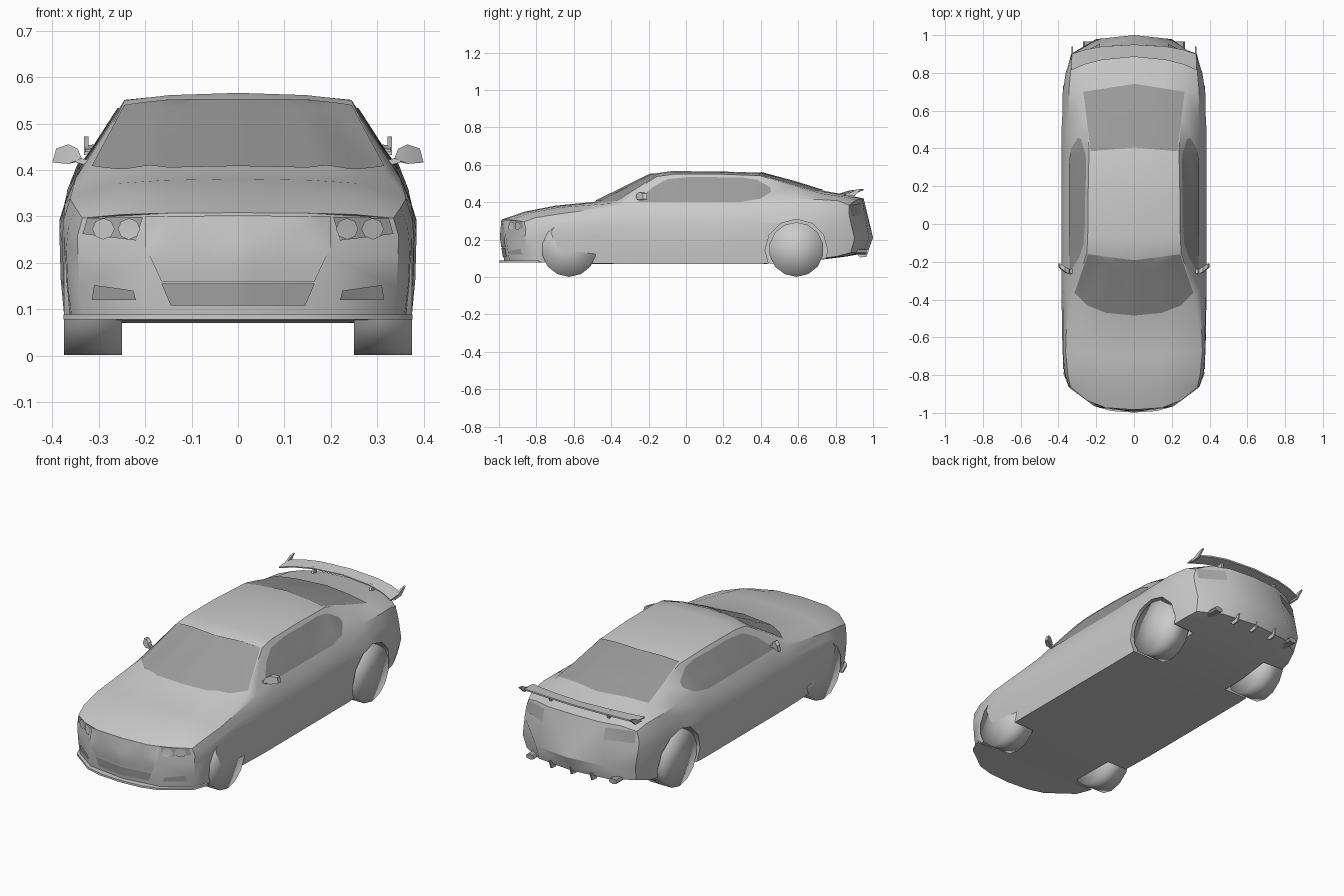
import bpy, bmesh, math
from mathutils import Vector
from mathutils.bvhtree import BVHTree

if "Cube" in bpy.data.objects:
    bpy.data.objects.remove(bpy.data.objects["Cube"])


def material(name, v):
    m = bpy.data.materials.new(name)
    m.diffuse_color = (v, v, v, 1)
    m.use_nodes = True
    m.node_tree.nodes["Principled BSDF"].inputs["Base Color"].default_value = m.diffuse_color
    return m


GLASS = material("dark_glass", 0.33)
DARK = material("dark_trim", 0.4)


def finish(name, bm, mat=None, angle=35):
    bmesh.ops.recalc_face_normals(bm, faces=bm.faces)
    me = bpy.data.meshes.new(name)
    bm.to_mesh(me)
    bm.free()
    ob = bpy.data.objects.new(name, me)
    bpy.context.collection.objects.link(ob)
    if mat:
        me.materials.append(mat)
    if angle:
        smooth(ob, angle)
    return ob


def smooth(ob, angle):
    bpy.ops.object.select_all(action='DESELECT')
    ob.select_set(True)
    bpy.context.view_layer.objects.active = ob
    bpy.ops.object.shade_smooth_by_angle(angle=math.radians(angle))


def skin(name, rings, mat=None, sx=1):
    """Closed solid through a list of equal-length rings."""
    bm = bmesh.new()
    vs = [[bm.verts.new((sx * x, y, z)) for x, y, z in r] for r in rings]
    for a, b in zip(vs, vs[1:]):
        for i in range(len(a)):
            j = (i + 1) % len(a)
            bm.faces.new((a[i], a[j], b[j], b[i]))
    bm.faces.new(vs[0])
    bm.faces.new(vs[-1])
    return finish(name, bm, mat)


def drum(name, x0, x1, y, z, r, sides, angle):
    bm = bmesh.new()
    bmesh.ops.create_cone(bm, cap_ends=True, cap_tris=True, segments=sides,
                          radius1=r, radius2=r, depth=abs(x1 - x0))
    for v in bm.verts:
        a, b, c = v.co
        v.co = (c + (x0 + x1) / 2, y + a, z + b)
    return finish(name, bm, None, angle)


# Body: y, corner sweep, half width, floor z, shoulder x z, roof edge x z, top z
STATIONS = [
    (-.992, .13, .345, .085, .335, .296, .25, .304, .308),
    (-.86, .07, .370, .080, .350, .318, .25, .343, .350),
    (-.70, .03, .379, .075, .362, .338, .26, .371, .381),
    (-.49, .19, .385, .070, .350, .382, .32, .395, .402),
    (-.19, .13, .385, .070, .337, .405, .25, .538, .550),
    (-.08, .05, .385, .070, .335, .410, .245, .550, .566),
    (.15, .0, .385, .070, .335, .410, .243, .551, .565),
    (.40, -.02, .385, .070, .335, .415, .238, .542, .558),
    (.58, -.03, .382, .075, .340, .418, .25, .490, .510),
    (.74, -.05, .378, .095, .345, .415, .27, .447, .460),
    (.86, -.06, .362, .110, .335, .408, .27, .430, .439),
    (1.0, -.10, .335, .130, .320, .385, .25, .412, .420),
]


def section(i):
    y, bow, w, zb, xs, zs, xe, ze, zt = STATIONS[i]
    zm = zb + .64 * (zs - zb)
    z8 = zt - .3 * (zt - ze)
    pts = [(0, zb), (.6 * w, zb), (w - .012, zb), (w - .003, zb + .3 * (zs - zb)), (w, zm),
           ((w + xs) / 2 + .006, (zm + zs) / 2), (xs, zs), (xe, ze), (.6 * xe, z8), (0, zt),
           (0, .21), (.6 * w, .21)]           # last two: middle of the end caps
    out = []
    for x, z in pts:
        lean = 0
        if i == 0:
            lean = .02 * max(0, .2 - z) / .115 + .008 * max(0, z - .2) / .1
        elif i == len(STATIONS) - 1:
            lean = -.05 * max(0, z - .21) / .21 - .03 * max(0, .21 - z) / .08
        out.append((x, y + bow * (x / w) ** 3 + lean, z))
    return out


bm = bmesh.new()
for s in (1, -1):
    rows = [[bm.verts.new((s * x, y, z)) for x, y, z in section(i)] for i in range(len(STATIONS))]
    for a, b in zip(rows, rows[1:]):
        for k in range(9):
            bm.faces.new((a[k], a[k + 1], b[k + 1], b[k]))
    for r in (rows[0], rows[-1]):
        for f in ((0, 1, 11, 10), (10, 11, 8, 9), (1, 2, 3, 4, 11), (11, 4, 5, 6, 7, 8)):
            bm.faces.new([r[k] for k in f])
    for r in rows[1:-1]:
        for v in r[10:]:
            bm.verts.remove(v)
bmesh.ops.remove_doubles(bm, verts=bm.verts, dist=1e-5)
body = finish("car_body", bm, None, 0)

# Wheel arches cut from the body, and wheels
AXLES = {"front": -.625, "rear": .59}
for end, y in AXLES.items():
    for side, s in (("right", 1), ("left", -1)):
        cut = drum("arch_cutter", s * .235, s * .5, y, .142, .167, 12, 0)
        m = body.modifiers.new("arch", 'BOOLEAN')
        m.operation, m.solver, m.object = 'DIFFERENCE', 'EXACT', cut
        bpy.context.view_layer.objects.active = body
        bpy.ops.object.modifier_apply(modifier=m.name)
        bpy.data.objects.remove(cut)
        drum(f"{end}_{side}_wheel", s * .25, s * .375, y, .147, .146, 14, 180)
smooth(body, 32)

bm = bmesh.new()
bm.from_mesh(body.data)
TREE = BVHTree.FromBMesh(bm)
bm.free()


def panel(name, outline, axis, sign=1, mat=None, lift=.004, mirror=True, step=.03):
    """Flush panel: a flat outline gridded and projected onto the body along an axis."""
    u, v = [k for k in range(3) if k != axis]
    if mirror and axis != 0:                     # close the half outline over x = 0
        outline = outline + [(-a, b) for a, b in reversed(outline) if a > 1e-6]
    ray = Vector((0, 0, 0))
    ray[axis] = -sign
    bm = bmesh.new()
    pts = []
    for a, b in outline:
        p = Vector((0, 0, 0))
        p[u], p[v] = a, b
        pts.append(bm.verts.new(p))
    bm.faces.new(pts)
    for k in (u, v):
        n = Vector((0, 0, 0))
        n[k] = 1
        for c in range(-34, 35):
            bmesh.ops.bisect_plane(bm, geom=bm.verts[:] + bm.edges[:] + bm.faces[:],
                                   plane_co=n * c * step, plane_no=n, dist=1e-5)
    for p in bm.verts:
        hit = TREE.ray_cast(p.co - ray * 2, ray)[0]
        if hit is None:
            hit = TREE.find_nearest(p.co - ray)[0]
        p.co = hit - ray * lift
    ob = finish(name, bm, mat, 40)
    # face outward
    if sum(f.normal.dot(ray) for f in ob.data.polygons) > 0:
        ob.data.flip_normals()


# Glass
panel("windshield", [(0, -.485), (.15, -.47), (.25, -.43), (.315, -.365), (.245, -.16), (0, -.192)],
      2, 1, GLASS)
panel("rear_window", [(0, .405), (.23, .385), (.268, .70), (0, .742)], 2, 1, GLASS)
for side, s in (("right", 1), ("left", -1)):
    panel(f"{side}_side_window", [(-.26, .402), (.30, .402), (.40, .42), (.455, .455), (.45, .48),
          (.38, .52), (.30, .532), (.02, .535), (-.10, .523), (-.18, .48)], 0, s, GLASS)

# Nose panels: grille, lower intake, headlights and bumper ducts
panel("grille", [(0, .302), (.2, .300), (.2, .235), (.165, .16), (0, .16)], 1, -1)
panel("lower_intake", [(0, .155), (.165, .155), (.145, .108), (0, .108)], 1, -1, DARK)
for side, s in (("right", 1), ("left", -1)):
    def flip(pts):
        return [(s * a, b) for a, b in pts]
    panel(f"{side}_headlight", flip([(.205, .299), (.325, .296), (.335, .262), (.22, .248)]),
          1, -1, DARK, mirror=False)
    for n, x in (("inner", .235), ("outer", .29)):
        disc = [(x + .024 * math.cos(a * math.pi / 4), .273 + .023 * math.sin(a * math.pi / 4))
                for a in range(8)]
        panel(f"{side}_{n}_lamp", flip(disc), 1, -1, None, .009, False)
    panel(f"{side}_bumper_duct", flip([(.22, .12), (.315, .12), (.31, .152), (.225, .14)]),
          1, -1, DARK, mirror=False)

    # Mirrors
    skin(f"{side}_mirror", [
        [(.337, -.268, .425), (.337, -.24, .42), (.345, -.238, .445), (.345, -.265, .445)],
        [(.365, -.258, .413), (.365, -.228, .413), (.365, -.226, .455), (.365, -.252, .455)],
        [(.40, -.23, .416), (.40, -.208, .416), (.392, -.208, .446), (.392, -.23, .446)]], None, s)
    skin(f"{side}_mirror_arm", [[(x, -.262, z), (x, -.238, z), (x, -.238, z + .012), (x, -.262, z + .012)]
                                for x, z in ((.305, .405), (.35, .416))], None, s)

    # Tail lamp, exhaust tip, wing strut
    panel(f"{side}_tail_lamp", flip([(.18, .335), (.318, .325), (.318, .385), (.18, .395)]),
          1, 1, DARK, mirror=False)
    skin(f"{side}_exhaust_tip", [[(.245 + .025 * math.cos(a * math.pi / 4), y,
                                  .135 + .014 * math.sin(a * math.pi / 4)) for a in range(8)]
                                 for y in (.85, .965)], DARK, s)
    skin(f"{side}_wing_strut", [[(.165, y, z), (.177, y, z), (.177, y + .03, z), (.165, y + .03, z)]
                                for y, z in ((.865, .42), (.88, .463))], None, s)
    skin(f"{side}_wing_tip", [[(x, .84, .432), (x, .90, .435), (x, .94, .472), (x, .91, .468)]
                              for x in (.322, .332)], None, s)

# Rear wing across the deck
WING = [(0, .885, .95, .462), (.17, .868, .94, .459), (.26, .845, .923, .452), (.33, .815, .90, .442)]
path = [(-x, a, b, z) for x, a, b, z in WING[:0:-1]] + WING
skin("rear_wing", [[(x, a, z - .004), (x, b, z + .002), (x, b, z + .010), (x, a, z + .002)]
                   for x, a, b, z in path])

# Front splitter
half = [(0, -.998), (.12, -.99), (.21, -.965), (.345, -.865), (.376, -.785), (.30, -.785)]
plan = half + [(-x, y) for x, y in half[:0:-1]]
skin("front_splitter", [[(x, y, z) for x, y in plan] for z in (.078, .088)])

# Diffuser fins under the rear bumper
for n, x in (("left", -.12), ("centre", 0), ("right", .12)):
    skin(f"{n}_diffuser_fin", [[(x + d, .90, .135), (x + d, .93, .105), (x + d, .965, .108), (x + d, .98, .15)]
                               for d in (-.004, .004)])
